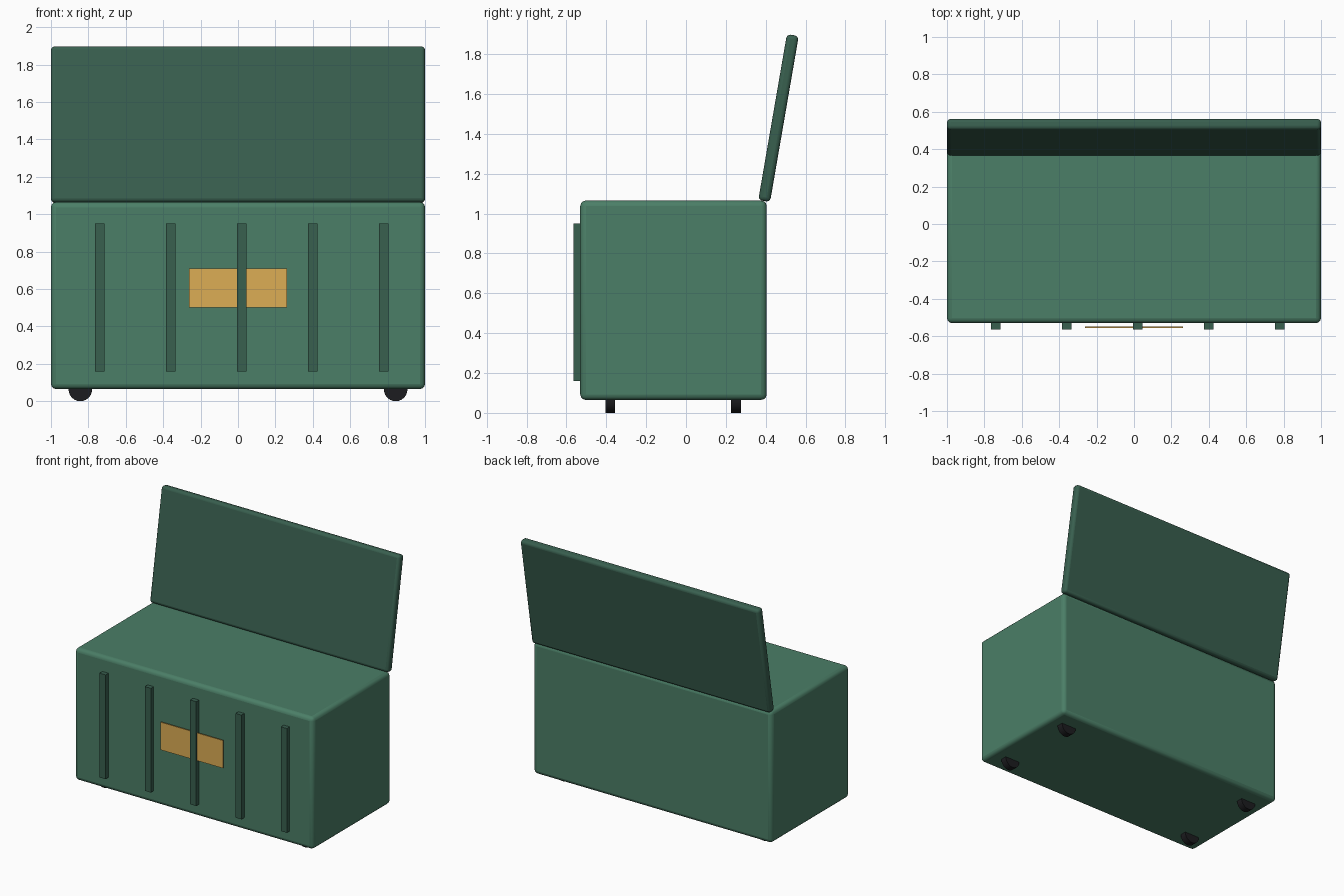
import bpy
from math import radians

if "Cube" in bpy.data.objects:
    bpy.data.objects.remove(bpy.data.objects["Cube"])


def material(name, color):
    m = bpy.data.materials.new(name)
    m.diffuse_color = (*color, 1)
    m.use_nodes = True
    m.node_tree.nodes["Principled BSDF"].inputs["Base Color"].default_value = m.diffuse_color
    return m


GREEN = material("green", (0.07, 0.21, 0.135))
DARK_GREEN = material("dark_green", (0.04, 0.115, 0.078))
GOLD = material("gold", (0.72, 0.42, 0.09))
BLACK = material("black", (0.012, 0.012, 0.014))


def finish(name, mat, bevel):
    ob = bpy.context.object
    ob.name = name
    ob.data.materials.append(mat)
    if bevel:
        mod = ob.modifiers.new("rounded_edges", "BEVEL")
        mod.width = bevel
        mod.segments = 3
        bpy.ops.object.shade_smooth_by_angle(angle=radians(35))
    return ob


def box(name, center, size, mat, bevel=0, tilt=0):
    bpy.ops.mesh.primitive_cube_add(size=1, location=center)
    bpy.context.object.scale = size
    bpy.ops.object.transform_apply(location=False, rotation=False, scale=True)
    ob = finish(name, mat, bevel)
    ob.rotation_euler.x = tilt
    return ob


# Chest body
box("chest_body", (0, -0.063, 0.565), (2, 0.935, 1.0), GREEN, 0.028)

# Open lid leaning back from the rear edge
box("lid", (0, 0.464, 1.479), (2, 0.06, 0.845), DARK_GREEN, 0.02, radians(-9.8))

# Vertical ribs on the front
for i in range(5):
    box(f"front_rib_{i + 1}", (-0.74 + 0.38 * i, -0.54, 0.555),
        (0.05, 0.05, 0.79), DARK_GREEN)

# Thin latch plate set through the middle rib
box("latch_plate", (0, -0.551, 0.605), (0.522, 0.008, 0.21), GOLD)

# Wheels half sunk into the underside
for x in (-0.843, 0.843):
    for y in (-0.38, 0.25):
        bpy.ops.mesh.primitive_cylinder_add(
            vertices=24, radius=0.063, depth=0.05, location=(x, y, 0.063),
            rotation=(radians(90), 0, 0))
        finish("wheel", BLACK, 0)
        bpy.ops.object.shade_smooth_by_angle(angle=radians(35))
